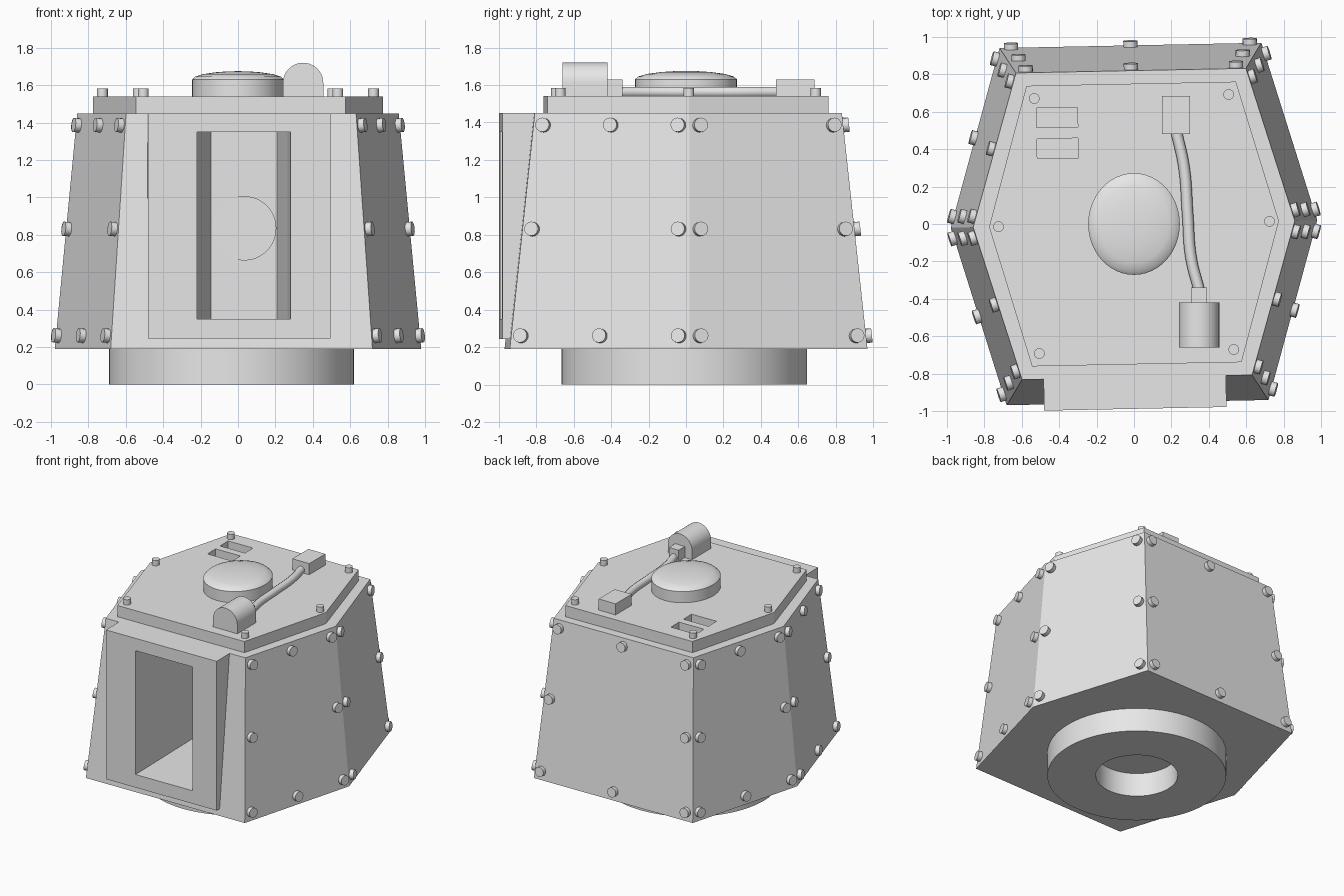
import bpy, bmesh, math
from mathutils import Vector, Matrix

cube = bpy.data.objects.get("Cube")
if cube:
    bpy.data.objects.remove(cube, do_unlink=True)

GREY = (0.8, 0.8, 0.8, 1)
grey = bpy.data.materials.new("light_grey_metal")
grey.use_nodes = True
grey.diffuse_color = GREY
grey.node_tree.nodes["Principled BSDF"].inputs["Base Color"].default_value = GREY
TURN = Matrix.Rotation(0.02, 4, "Z")


def loft(name, rings, closed=False, smooth=False):
    """Skin a list of equal-length loops; cap the ends unless closed."""
    bm = bmesh.new()
    loops = [[bm.verts.new(p) for p in ring] for ring in rings]
    n = len(loops[0])
    pairs = list(zip(loops, loops[1:]))
    if closed:
        pairs.append((loops[-1], loops[0]))
    else:
        bm.faces.new(loops[0])
        bm.faces.new(loops[-1])
    for a, b in pairs:
        for i in range(n):
            j = (i + 1) % n
            bm.faces.new((a[i], a[j], b[j], b[i]))
    bmesh.ops.recalc_face_normals(bm, faces=bm.faces)
    mesh = bpy.data.meshes.new(name)
    bm.to_mesh(mesh)
    bm.free()
    mesh.materials.append(grey)
    ob = bpy.data.objects.new(name, mesh)
    bpy.context.collection.objects.link(ob)
    if smooth:
        select(ob)
        bpy.ops.object.shade_smooth_by_angle(angle=math.radians(35))
    return ob


def select(ob):
    bpy.ops.object.select_all(action="DESELECT")
    ob.select_set(True)
    bpy.context.view_layer.objects.active = ob


def circle(r, z, n=48, ry=None):
    steps = [2 * math.pi * i / n for i in range(n)]
    return [(r * math.cos(a), (ry or r) * math.sin(a), z) for a in steps]


def prism(name, outline, z0, z1):
    return loft(name, [[(x, y, z) for x, y in outline] for z in (z0, z1)])


def box(name, x0, x1, y0, y1, z0, z1):
    return prism(name, [(x0, y0), (x1, y0), (x1, y1), (x0, y1)], z0, z1)


def combine(ob, tool, operation):
    """Apply a boolean and remove its helper."""
    tool.hide_render = True
    mod = ob.modifiers.new("shape", "BOOLEAN")
    mod.operation, mod.object, mod.solver = operation, tool, "EXACT"
    select(ob)
    bpy.ops.object.modifier_apply(modifier=mod.name)
    bpy.data.objects.remove(tool, do_unlink=True)


def hexagon(corner_x, corner_y, side_x, z):
    half = [(corner_x, -corner_y), (side_x, 0), (corner_x, corner_y)]
    return [Vector((x, y, z)) for x, y in half + [(-x, -y) for x, y in half]]


# Tapered six-sided hull with the front gun housing
bottom = hexagon(0.70, 0.955, 0.98, 0.19)
top = hexagon(0.615, 0.82, 0.86, 1.45)
hull = loft("hull", [bottom, top])
housing = box("housing", -0.5, 0.475, -0.988, -0.6, 0.245, 1.45)
combine(hull, housing, "UNION")
opening = [(-0.24, -1.2), (0.26, -1.2), (0.26, -0.25), (0.215, 0.2),
           (-0.14, 0.2), (-0.24, -0.25)]
opening[3] = (0.212, 0.2)
combine(hull, prism("opening", opening, 0.35, 1.35), "DIFFERENCE")
hull.matrix_world = TURN

# Round breech plate on the back wall of the opening
breech = loft("breech_plate", [circle(0.172, 0), circle(0.172, 0.008)])
breech.matrix_world = (Matrix.Translation((0.033, 0.2, 0.835))
                       @ Matrix.Rotation(math.pi / 2, 4, "X"))

# Roof plate with two sunken slots
roof = loft("roof_plate", [hexagon(0.56, 0.75, 0.775, z) for z in (1.45, 1.54)])
for y in (0.36, 0.525):
    combine(roof, box("slot", -0.51, -0.29, y, y + 0.105, 1.48, 1.6), "DIFFERENCE")
roof.matrix_world = TURN

# Turning ring under the hull
ring = loft("base_ring", [circle(0.655, 0, 64), circle(0.655, 0.19, 64),
                          circle(0.3, 0.19, 64), circle(0.3, 0, 64)],
            closed=True, smooth=True)
ring.location = (-0.035, -0.01, 0)

# Oval hatch with a shallow dome
dome = [circle(0.245, 0), circle(0.245, 0.09)]
dome += [circle(0.245 * math.cos(a), 0.09 + 0.045 * math.sin(a))
         for a in (math.radians(d) for d in (20, 40, 60, 75, 88))]
hatch = loft("roof_hatch", dome, smooth=True)
hatch.location = (0, 0, 1.54)
hatch.scale = (1, 1.11, 1)

# Arched sight cover, connectors and cable
arch = [(0.24, 1.54)]
arch += [(0.348 - 0.108 * math.cos(math.pi * i / 20),
          1.612 + 0.108 * math.sin(math.pi * i / 20)) for i in range(21)]
arch += [(0.456, 1.54)]
loft("sight_cover", [[(x, y, z) for x, z in arch] for y in (-0.66, -0.42)], smooth=True)
box("front_connector", 0.305, 0.39, -0.42, -0.34, 1.54, 1.63)
box("rear_connector", 0.15, 0.30, 0.48, 0.685, 1.54, 1.63)

curve = bpy.data.curves.new("cable", "CURVE")
curve.dimensions = "3D"
curve.bevel_depth = 0.03
curve.bevel_resolution = 3
path = [(0.225, 0.5), (0.268, 0.3), (0.287, 0.05), (0.305, -0.18), (0.35, -0.36)]
spline = curve.splines.new("BEZIER")
spline.bezier_points.add(len(path) - 1)
for point, (x, y) in zip(spline.bezier_points, path):
    point.co = (x, y, 1.562)
    point.handle_left_type = point.handle_right_type = "AUTO"
curve.materials.append(grey)
bpy.context.collection.objects.link(bpy.data.objects.new("cable", curve))

# Bolts share one mesh
first_bolt = loft("bolt", [circle(0.038, -0.01, 16), circle(0.038, 0.032, 16)], smooth=True)
bolt_mesh = first_bolt.data
bpy.data.objects.remove(first_bolt)


def bolt(name, place, normal, scale=1):
    ob = bpy.data.objects.new(name, bolt_mesh)
    bpy.context.collection.objects.link(ob)
    spin = normal.to_track_quat("Z", "Y").to_matrix().to_4x4()
    ob.matrix_world = TURN @ Matrix.Translation(place) @ spin @ Matrix.Diagonal(
        (scale, scale, 1.35 if scale < 1 else 1, 1))


# Rim bolts on every wall but the front; the rear right wall has no centre ones
for side in range(5):
    a0, b0, a1, b1 = bottom[side], bottom[side + 1], top[side], top[side + 1]
    normal = (b0 - a0).cross(a1 - a0).normalized()
    for row, z in enumerate((0.26, 0.83, 1.385)):
        f = (z - 0.19) / 1.26
        a, b = a0.lerp(a1, f), b0.lerp(b1, f)
        inset = 0.057 / (b - a).length
        spots = [inset, 1 - inset]
        if row != 1 and side != 1:
            spots.append(0.5)
        for t in spots:
            bolt("wall_bolt", a.lerp(b, t), normal)

# Upright bolts near the roof plate corners
for corner in hexagon(0.52, 0.682, 0.725, 1.54):
    bolt("roof_bolt", corner, Vector((0, 0, 1)), 0.75)
